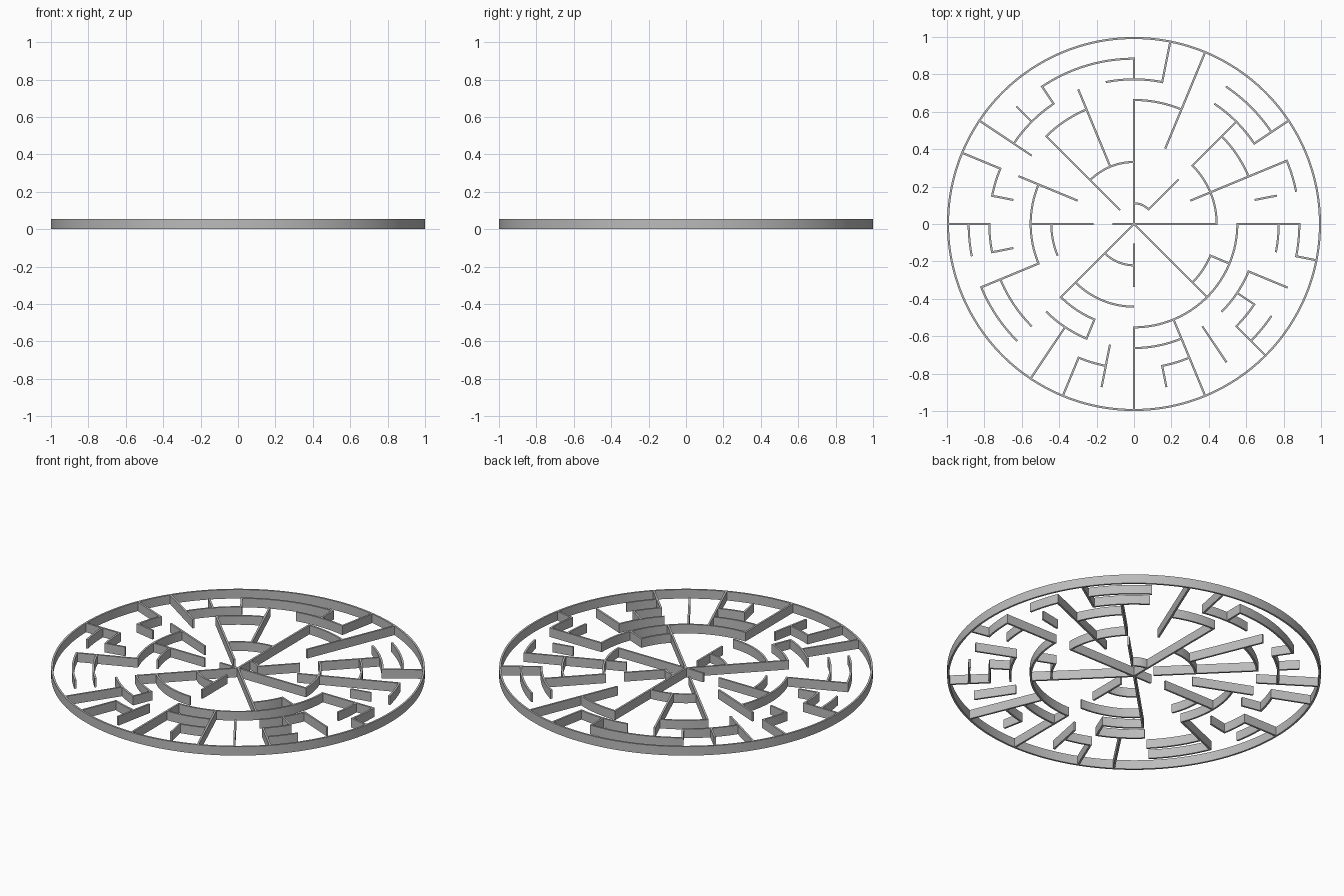
import bpy, bmesh, math

cube = bpy.data.objects.get("Cube")
if cube:
    bpy.data.objects.remove(cube, do_unlink=True)

HEIGHT = 0.053
HALF = 0.0055                    # half of the wall thickness
RINGS = 9
SPACING = (1 - HALF) / RINGS     # distance between neighbouring rings
STEP = math.tau / 32             # angle between neighbouring spokes

# Curved walls: ring number -> (start spoke, end spoke)
ARCS = {
    1: [(4, 8)],
    2: [(20, 24)],
    3: [(8, 12)],
    4: [(0, 4), (16, 18), (20, 24), (28, 30)],
    5: [(14, 18), (20, 22), (24, 32)],
    6: [(2, 4), (6, 8), (10, 12), (20, 22), (24, 26), (28, 30)],
    7: [(3, 5), (7, 9), (11, 13), (14, 15), (16, 17),
        (18, 20), (22, 23), (25, 26), (28, 29), (31, 32)],
    8: [(1, 2), (3, 5), (8, 11), (16, 17), (18, 20), (28, 29), (31, 32)],
}

# Straight walls: spoke number -> (inner ring, outer ring)
SPOKES = {
    0: [(0, 4), (5, 8)], 1: [(6, 7)], 2: [(3, 8)], 3: [(7, 9)],
    4: [(1, 3), (4, 7)], 6: [(4, 9)], 7: [(7, 9)], 8: [(0, 6), (7, 8)],
    10: [(3, 7)], 11: [(7, 8)], 12: [(1, 6), (7, 8)], 13: [(6, 9)],
    14: [(3, 6), (7, 9)], 15: [(6, 7)], 16: [(0, 1), (2, 5), (7, 9)],
    17: [(6, 7)], 18: [(5, 8)], 20: [(0, 5)], 21: [(6, 9)],
    22: [(5, 6), (7, 9)], 23: [(6, 8)], 24: [(1, 3), (5, 9)],
    25: [(7, 8)], 26: [(5, 9)], 27: [(6, 8)], 28: [(0, 5), (7, 9)],
    29: [(6, 7)], 30: [(4, 5), (6, 8)], 31: [(8, 9)],
}

grey = bpy.data.materials.new("wall grey")
grey.use_nodes = True
colour = (0.5, 0.5, 0.5, 1)
grey.diffuse_color = colour
grey.node_tree.nodes["Principled BSDF"].inputs["Base Color"].default_value = colour


def add_wall(bm, sections, closed=False):
    """Sweep a rectangular wall through pairs of (side, side) floor points."""
    loops = [[bm.verts.new((x, y, z)) for (x, y), z in
              ((a, 0), (b, 0), (b, HEIGHT), (a, HEIGHT))] for a, b in sections]
    pairs = list(zip(loops, loops[1:]))
    if closed:
        pairs.append((loops[-1], loops[0]))
    else:
        bm.faces.new(loops[0])
        bm.faces.new(loops[-1][::-1])
    for p, q in pairs:
        for i in range(4):
            j = (i + 1) % 4
            bm.faces.new((p[i], q[i], q[j], p[j]))


def add_arc(bm, ring, start, end):
    radius = ring * SPACING
    closed = end - start == 32
    count = (end - start) * 6
    sections = []
    for i in range(count if closed else count + 1):
        t = (start + (end - start) * i / count) * STEP
        c, s = math.cos(t), math.sin(t)
        sections.append([(r * c, r * s) for r in (radius - HALF, radius + HALF)])
    add_wall(bm, sections, closed)


def add_spoke(bm, spoke, inner, outer):
    c, s = math.cos(spoke * STEP), math.sin(spoke * STEP)
    ends = (inner * SPACING - HALF, outer * SPACING + HALF * (outer < RINGS))
    add_wall(bm, [[(r * c - w * s, r * s + w * c) for w in (HALF, -HALF)]
                  for r in ends])


def make_object(name, builder, walls):
    bm = bmesh.new()
    for key, spans in walls.items():
        for a, b in spans:
            builder(bm, key, a, b)
    bmesh.ops.recalc_face_normals(bm, faces=bm.faces)
    mesh = bpy.data.meshes.new(name)
    bm.to_mesh(mesh)
    bm.free()
    mesh.materials.append(grey)
    obj = bpy.data.objects.new(name, mesh)
    bpy.context.collection.objects.link(obj)
    bpy.ops.object.select_all(action='DESELECT')
    obj.select_set(True)
    bpy.context.view_layer.objects.active = obj
    bpy.ops.object.shade_smooth_by_angle(angle=math.radians(30))


make_object("outer_ring", add_arc, {RINGS: [(0, 32)]})
make_object("curved_walls", add_arc, ARCS)
make_object("straight_walls", add_spoke, SPOKES)
